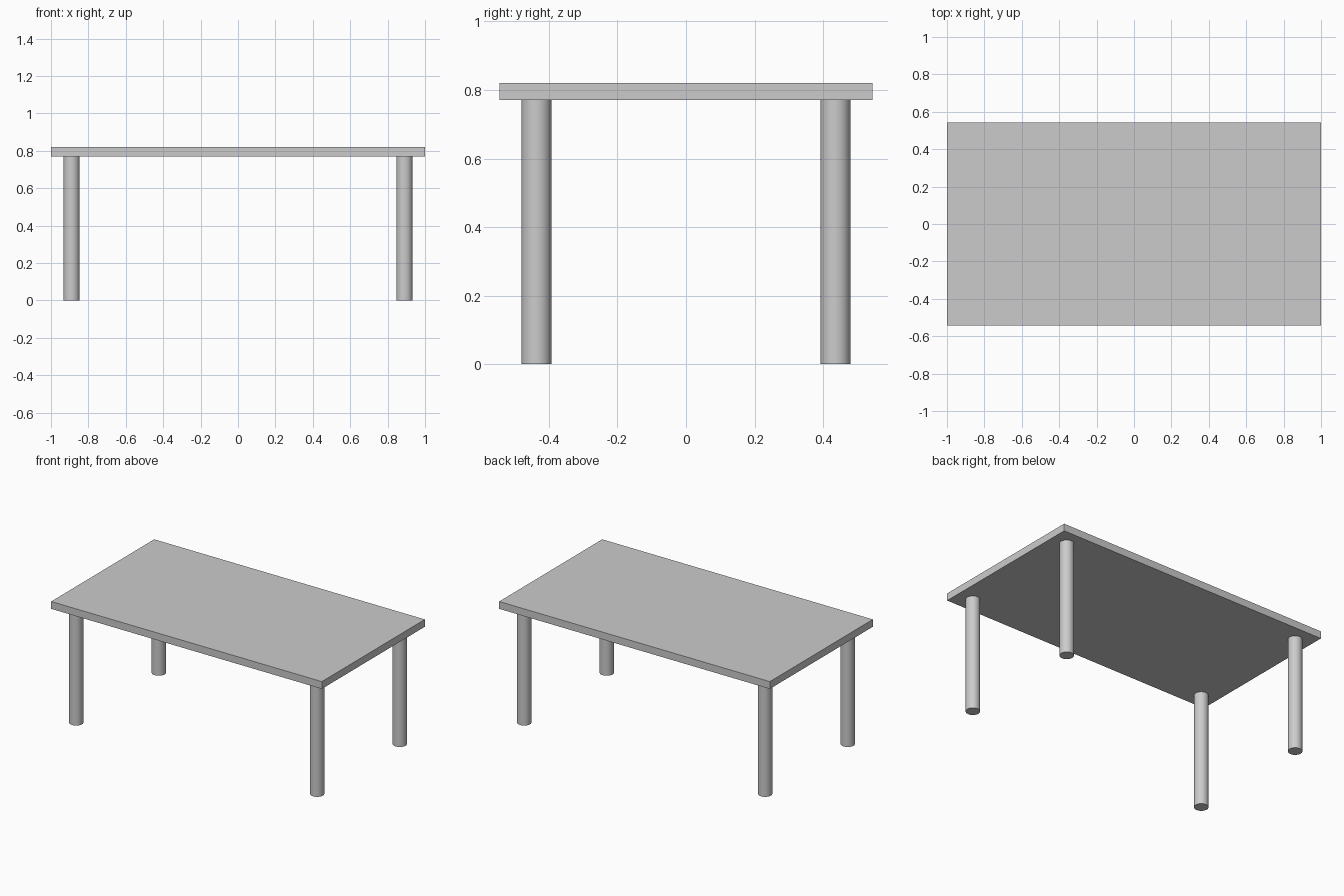
import bpy
from math import radians

if "Cube" in bpy.data.objects:
    bpy.data.objects.remove(bpy.data.objects["Cube"])

TOP_Z, UNDER_Z = 0.82, 0.771
LEG_X, LEG_Y, LEG_R = 0.89, 0.436, 0.0435

# Tabletop slab
bpy.ops.mesh.primitive_cube_add(size=1, location=(0, 0, (TOP_Z + UNDER_Z) / 2))
top = bpy.context.object
top.name = "tabletop"
top.scale = (2.0, 1.087, TOP_Z - UNDER_Z)
bpy.ops.object.transform_apply(location=False, rotation=False, scale=True)


# Round legs, one near each corner
def add_leg(name, x, y):
    bpy.ops.mesh.primitive_cylinder_add(
        vertices=48, radius=LEG_R, depth=UNDER_Z, location=(x, y, UNDER_Z / 2))
    bpy.context.object.name = name
    bpy.ops.object.shade_smooth_by_angle(angle=radians(30))


for end, sy in (("front", -1), ("back", 1)):
    for side, sx in (("left", -1), ("right", 1)):
        add_leg(f"{end}_{side}_leg", sx * LEG_X, sy * LEG_Y)
